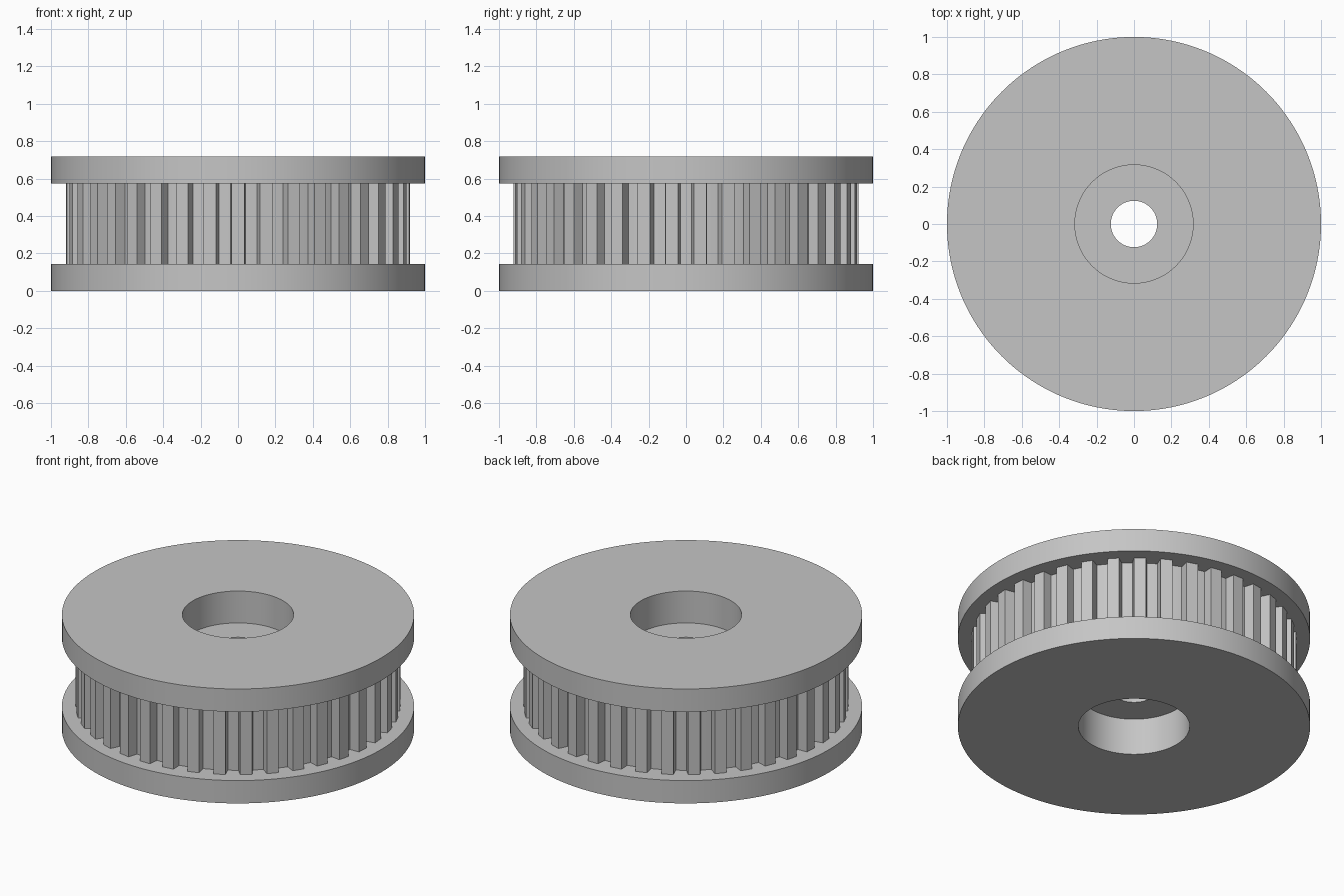
import bpy, bmesh, math
from mathutils import Matrix

cube = bpy.data.objects.get("Cube")
if cube:
    bpy.data.objects.remove(cube, do_unlink=True)

R_FLANGE, R_ROOT, R_TIP = 1.0, 0.862, 0.921
R_RECESS, R_BORE = 0.316, 0.124
HEIGHT, FLANGE = 0.717, 0.143
WEB_LOW, WEB_HIGH = 0.23, 0.517
TEETH = 38

grey = bpy.data.materials.new("metal_grey")
grey.use_nodes = True
colour = (0.56, 0.56, 0.56, 1)
grey.diffuse_color = colour
grey.node_tree.nodes["Principled BSDF"].inputs["Base Color"].default_value = colour


def finish(bm, name):
    bmesh.ops.recalc_face_normals(bm, faces=bm.faces)
    mesh = bpy.data.meshes.new(name)
    bm.to_mesh(mesh)
    bm.free()
    mesh.materials.append(grey)
    obj = bpy.data.objects.new(name, mesh)
    bpy.context.collection.objects.link(obj)
    return obj


def lathe(name, profile, segments):
    """Revolve a closed (radius, z) profile around z."""
    bm = bmesh.new()
    rings = []
    for i in range(segments):
        a = math.tau * i / segments
        rings.append([bm.verts.new((r * math.cos(a), r * math.sin(a), z)) for r, z in profile])
    n = len(profile)
    for i, ring in enumerate(rings):
        after = rings[(i + 1) % segments]
        for j in range(n):
            k = (j + 1) % n
            bm.faces.new((ring[j], after[j], after[k], ring[k]))
    return finish(bm, name)


# Flanged drum with a recess on each side and a central bore
top = HEIGHT - FLANGE
body = lathe("pulley_body", [
    (R_BORE, WEB_LOW), (R_RECESS, WEB_LOW), (R_RECESS, 0), (R_FLANGE, 0),
    (R_FLANGE, FLANGE), (R_ROOT, FLANGE), (R_ROOT, top), (R_FLANGE, top),
    (R_FLANGE, HEIGHT), (R_RECESS, HEIGHT), (R_RECESS, WEB_HIGH), (R_BORE, WEB_HIGH),
], TEETH * 4)
bpy.ops.object.select_all(action="DESELECT")
body.select_set(True)
bpy.context.view_layer.objects.active = body
bpy.ops.object.shade_smooth_by_angle(angle=math.radians(30))

# Tapered belt teeth around the drum, one centred on the front
bm = bmesh.new()
outline = [(-0.043, R_ROOT - 0.015), (0.043, R_ROOT - 0.015), (0.034, R_TIP), (-0.034, R_TIP)]
for i in range(TEETH):
    turn = Matrix.Rotation(math.tau * i / TEETH, 4, "Z")
    low, high = ([bm.verts.new(turn @ Matrix.Translation((x, -r, z)).to_translation())
                  for x, r in outline] for z in (FLANGE, top))
    bm.faces.new(low)
    bm.faces.new(high)
    for j in range(4):
        k = (j + 1) % 4
        bm.faces.new((low[j], low[k], high[k], high[j]))
finish(bm, "belt_teeth")
